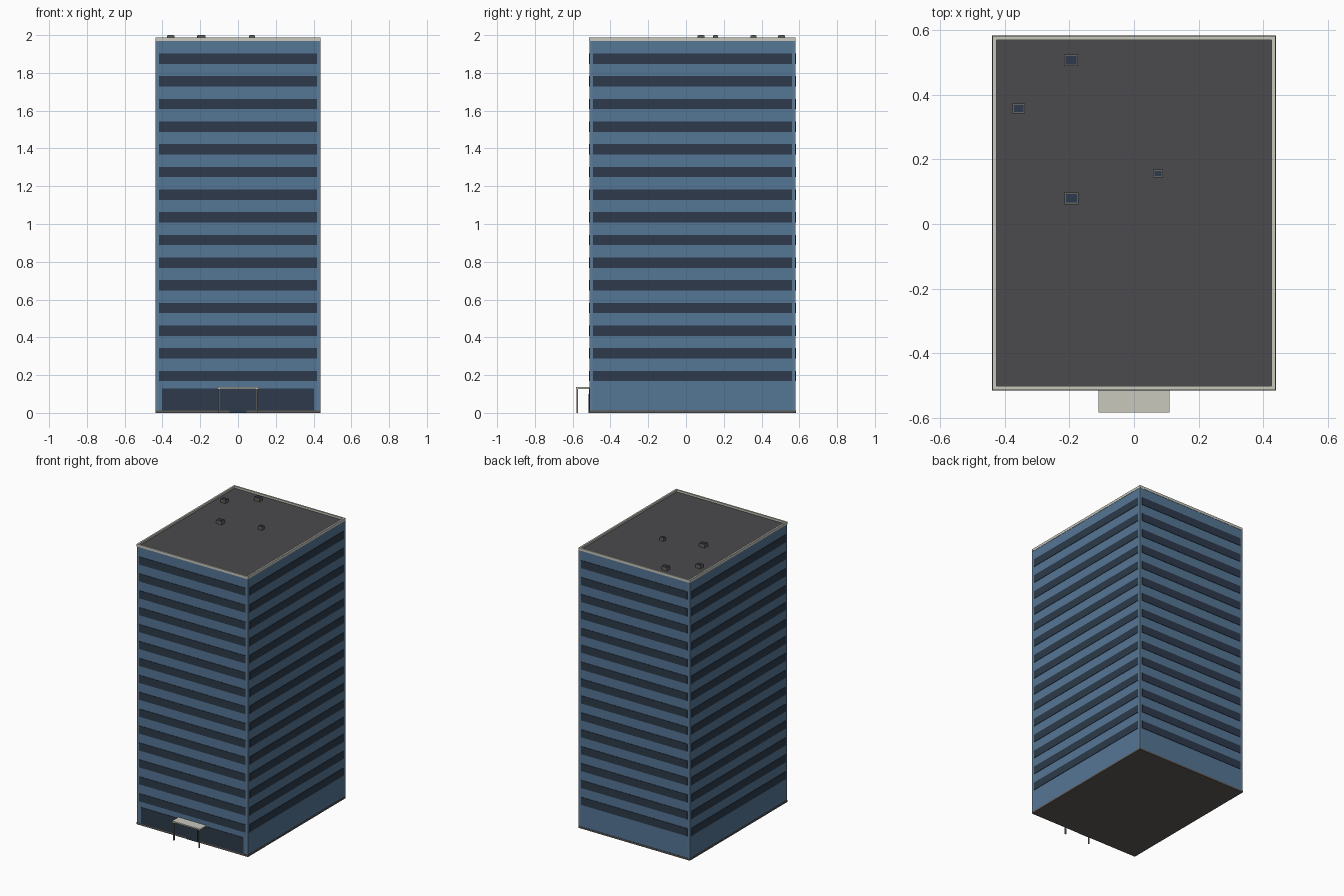
import bpy, bmesh

if "Cube" in bpy.data.objects:
    bpy.data.objects.remove(bpy.data.objects["Cube"])

def mat(name, r, g, b):
    m = bpy.data.materials.new(name)
    m.diffuse_color = (r, g, b, 1)
    m.use_nodes = True
    m.node_tree.nodes["Principled BSDF"].inputs["Base Color"].default_value = m.diffuse_color
    return m

BLUE = mat("facade_blue", 0.091, 0.18, 0.30)
PIER = mat("pier_blue", 0.11, 0.20, 0.31)
GLASS = mat("dark_glass", 0.026, 0.042, 0.069)
ROOF = mat("roof_grey", 0.069, 0.067, 0.074)
CREAM = mat("cream_trim", 0.58, 0.58, 0.51)
STONE = mat("plinth_stone", 0.114, 0.102, 0.091)
METAL = mat("post_metal", 0.25, 0.235, 0.21)
VENT = mat("vent_grey", 0.13, 0.127, 0.12)

def boxes(name, spans, material):
    """One object from boxes given as (x0, x1, y0, y1, z0, z1)."""
    bm = bmesh.new()
    for x0, x1, y0, y1, z0, z1 in spans:
        vs = bmesh.ops.create_cube(bm, size=1)["verts"]
        for v in vs:
            v.co.x = x1 if v.co.x > 0 else x0
            v.co.y = y1 if v.co.y > 0 else y0
            v.co.z = z1 if v.co.z > 0 else z0
    me = bpy.data.meshes.new(name)
    bm.to_mesh(me)
    bm.free()
    me.materials.append(material)
    ob = bpy.data.objects.new(name, me)
    bpy.context.collection.objects.link(ob)
    return ob

X, Y0, Y1 = 0.435, -0.511, 0.579    # tower footprint
ROOF_Z, INSET, OUT = 1.974, 0.018, 0.003

# Tower body and plinth
boxes("tower_body", [(-X, X, Y0, Y1, 0.012, 1.97)], BLUE)
boxes("plinth", [(-X - OUT, X + OUT, Y0 - OUT, Y1 + OUT, 0, 0.012)], STONE)

# Slim corner piers
e, w = 0.001, 0.016
boxes("corner_piers", [(sx - w if sx > 0 else sx - e, sx + e if sx > 0 else sx + w,
                        sy - w if sy > 0 else sy - e, sy + e if sy > 0 else sy + w,
                        0.012, 1.97) for sx in (-X, X) for sy in (Y0, Y1)], PIER)

# Window bands, four plates per floor
bands = []
for i in range(15):
    z0 = 0.168 + 0.12 * i
    z1 = z0 + 0.055
    bands += [(-X + INSET, X - INSET, Y0 - OUT, Y0 + OUT, z0, z1),
              (-X + INSET, X - INSET, Y1 - OUT, Y1 + OUT, z0, z1),
              (-X - OUT, -X + OUT, Y0 + INSET, Y1 - INSET, z0, z1),
              (X - OUT, X + OUT, Y0 + INSET, Y1 - INSET, z0, z1)]
boxes("window_bands", bands, GLASS)

# Roof slab and parapet
boxes("roof_slab", [(-X + 0.008, X - 0.008, Y0 + 0.008, Y1 - 0.008, 1.96, ROOF_Z)], ROOF)
p, t = 0.002, 0.010
boxes("parapet", [(-X - p, X + p, Y0 - p, Y0 + t, 1.97, 1.988),
                  (-X - p, X + p, Y1 - t, Y1 + p, 1.97, 1.988),
                  (-X - p, -X + t, Y0 + t, Y1 - t, 1.97, 1.988),
                  (X - t, X + p, Y0 + t, Y1 - t, 1.97, 1.988)], CREAM)

# Roof vents with dark tops
vents = [(-0.195, 0.506, 0.022, 0.018), (-0.356, 0.357, 0.019, 0.016),
         (0.074, 0.156, 0.016, 0.013), (-0.193, 0.079, 0.022, 0.018)]
boxes("roof_vents", [(x - a, x + a, y - b, y + b, ROOF_Z, 1.998)
                     for x, y, a, b in vents], VENT)
boxes("vent_tops", [(x - a + 0.005, x + a - 0.005, y - b + 0.005, y + b - 0.005, 1.996, 2.0)
                    for x, y, a, b in vents], GLASS)

# Entrance: lobby glazing, door, canopy and posts
boxes("lobby_glass", [(-0.402, 0.402, Y0 - OUT, Y0 + OUT, 0.012, 0.128)], GLASS)
boxes("entrance_door", [(-0.045, 0.045, Y0 - 0.005, Y0 + OUT, 0, 0.1)], GLASS)
boxes("canopy", [(-0.11, 0.11, -0.582, Y0, 0.127, 0.136)], CREAM)
boxes("canopy_posts", [(s * 0.099 - 0.004, s * 0.099 + 0.004, -0.581, -0.573, 0, 0.127)
                       for s in (-1, 1)], METAL)
